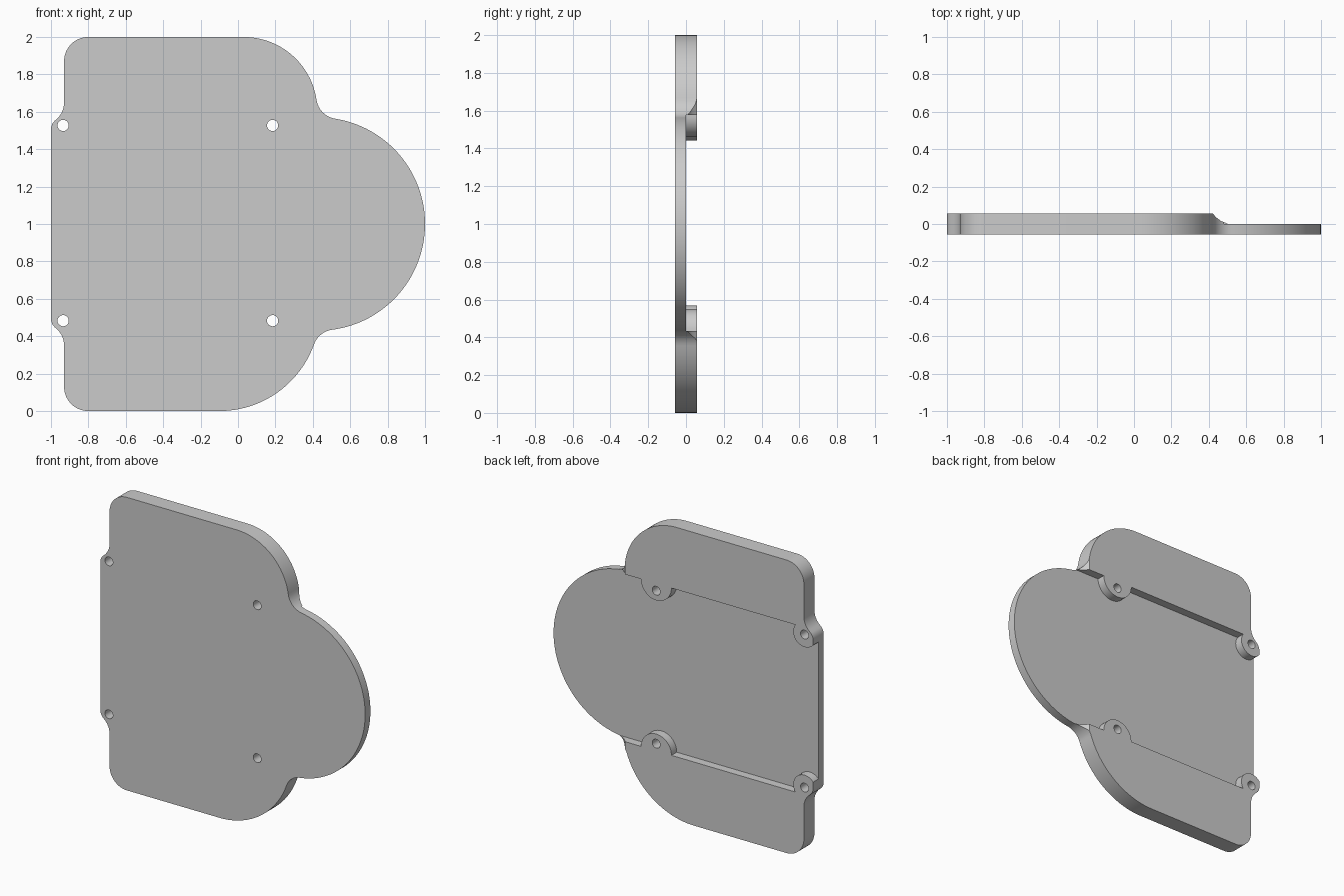
import bpy
import bmesh
import math
from mathutils import Vector

if "Cube" in bpy.data.objects:
    bpy.data.objects.remove(bpy.data.objects["Cube"], do_unlink=True)

HALF = 0.057      # half of the plate thickness
MID = 1.005       # height about which pocket and holes mirror

grey = bpy.data.materials.new("plain grey")
grey.use_nodes = True
grey.diffuse_color = (0.6, 0.6, 0.6, 1)
grey.node_tree.nodes["Principled BSDF"].inputs["Base Color"].default_value = (0.6, 0.6, 0.6, 1)


def arc(centre, r, start, end, n=16):
    """Points on an arc, angles in degrees."""
    angles = [math.radians(start + (end - start) * i / n) for i in range(n + 1)]
    return [(centre[0] + r * math.cos(a), centre[1] + r * math.sin(a)) for a in angles]


def angle(a, b):
    return math.degrees(math.atan2(b[1] - a[1], b[0] - a[0]))


def fillet_centre(c1, r1, c2, r2, f, side):
    """Centre of a fillet of radius f touching two circles from outside."""
    p, q = Vector(c1), Vector(c2)
    d = (q - p).length
    u = (q - p) / d
    a = ((r1 + f) ** 2 - (r2 + f) ** 2 + d * d) / (2 * d)
    h = math.sqrt((r1 + f) ** 2 - a * a)
    return p + u * a + Vector((-u.y, u.x)) * h * side


def prism(name, profile, to_3d, depth):
    """Extrude a flat profile along depth."""
    bm = bmesh.new()
    face = bm.faces.new([bm.verts.new(to_3d(p)) for p in profile])
    new = bmesh.ops.extrude_face_region(bm, geom=[face])["geom"]
    verts = [v for v in new if isinstance(v, bmesh.types.BMVert)]
    bmesh.ops.translate(bm, verts=verts, vec=depth)
    bmesh.ops.recalc_face_normals(bm, faces=bm.faces)
    mesh = bpy.data.meshes.new(name)
    bm.to_mesh(mesh)
    bm.free()
    mesh.materials.append(grey)
    ob = bpy.data.objects.new(name, mesh)
    bpy.context.collection.objects.link(ob)
    return ob


def cut(body, cutter):
    cutter.hide_render = True
    bpy.context.view_layer.objects.active = body
    mod = body.modifiers.new("cut", "BOOLEAN")
    mod.operation = "DIFFERENCE"
    mod.solver = "EXACT"
    mod.object = cutter
    bpy.ops.object.modifier_apply(modifier=mod.name)
    bpy.data.objects.remove(cutter, do_unlink=True)


# Outline: round lobe on one side, shoulders above and below
lobe, lobe_r = (0.43, 1.0), 0.57
top, top_r = (0.03, 1.606), 0.394
low, low_r = (-0.1, 0.538), 0.538
fil = 0.12
f_top = fillet_centre(top, top_r, lobe, lobe_r, fil, 1)
f_low = fillet_centre(low, low_r, lobe, lobe_r, fil, -1)

# Left edge, upper half: from the straight side up to the rounded corner
left = (arc((-0.935, 1.505), 0.065, 180, 135, 6)
        + arc((-1.05, 1.65), 0.12, -45, 0, 8)
        + arc((-0.8, 1.87), 0.13, 180, 90, 14))
outline = list(left)
outline += arc(top, top_r, 90, angle(top, f_top), 24)
outline += arc(f_top, fil, angle(f_top, top) % 360, angle(f_top, lobe) % 360, 12)
outline += arc(lobe, lobe_r, angle(lobe, f_top), angle(lobe, f_low), 64)
outline += arc(f_low, fil, angle(f_low, lobe), angle(f_low, low), 12)
outline += arc(low, low_r, angle(low, f_low), -90, 24)
outline += [(x, 2 - z) for x, z in reversed(left)]

plate = prism("cover_plate", outline, lambda p: (p[0], -HALF, p[1]), (0, 2 * HALF, 0))

# Pocket across the back, leaving bosses around the screw holes
edge = 0.434
holes = [(-0.935, 0.483), (0.185, 0.483)]
half = [(-1.2, holes[0][1])]
half += arc(holes[0], 0.085, 180, -35, 24)
half += arc((holes[1][0], edge), 0.115, 180, 0, 24)
half += [(1.2, edge)]
pocket = half + [(x, 2 * MID - z) for x, z in reversed(half)]
cut(plate, prism("pocket_cutter", pocket, lambda p: (p[0], 0, p[1]), (0, 0.2, 0)))

# Hollow slope where the shoulders run down to the lobe
slope = [(0.42, 0.1), (0.42, HALF), (0.44, 0.035), (0.465, 0.016),
         (0.505, 0.0), (1.2, 0.0), (1.2, 0.1)]
cut(plate, prism("slope_cutter", slope, lambda p: (p[0], p[1], -0.1), (0, 0, 2.2)))

# Screw holes
for x, z in holes:
    for hz in (z, 2 * MID - z):
        ring = arc((x, hz), 0.03, 0, 360, 24)[:-1]
        cut(plate, prism("hole_cutter", ring, lambda p: (p[0], -0.2, p[1]), (0, 0.4, 0)))

bpy.ops.object.select_all(action="DESELECT")
plate.select_set(True)
bpy.context.view_layer.objects.active = plate
bpy.ops.object.shade_smooth_by_angle(angle=math.radians(30))
